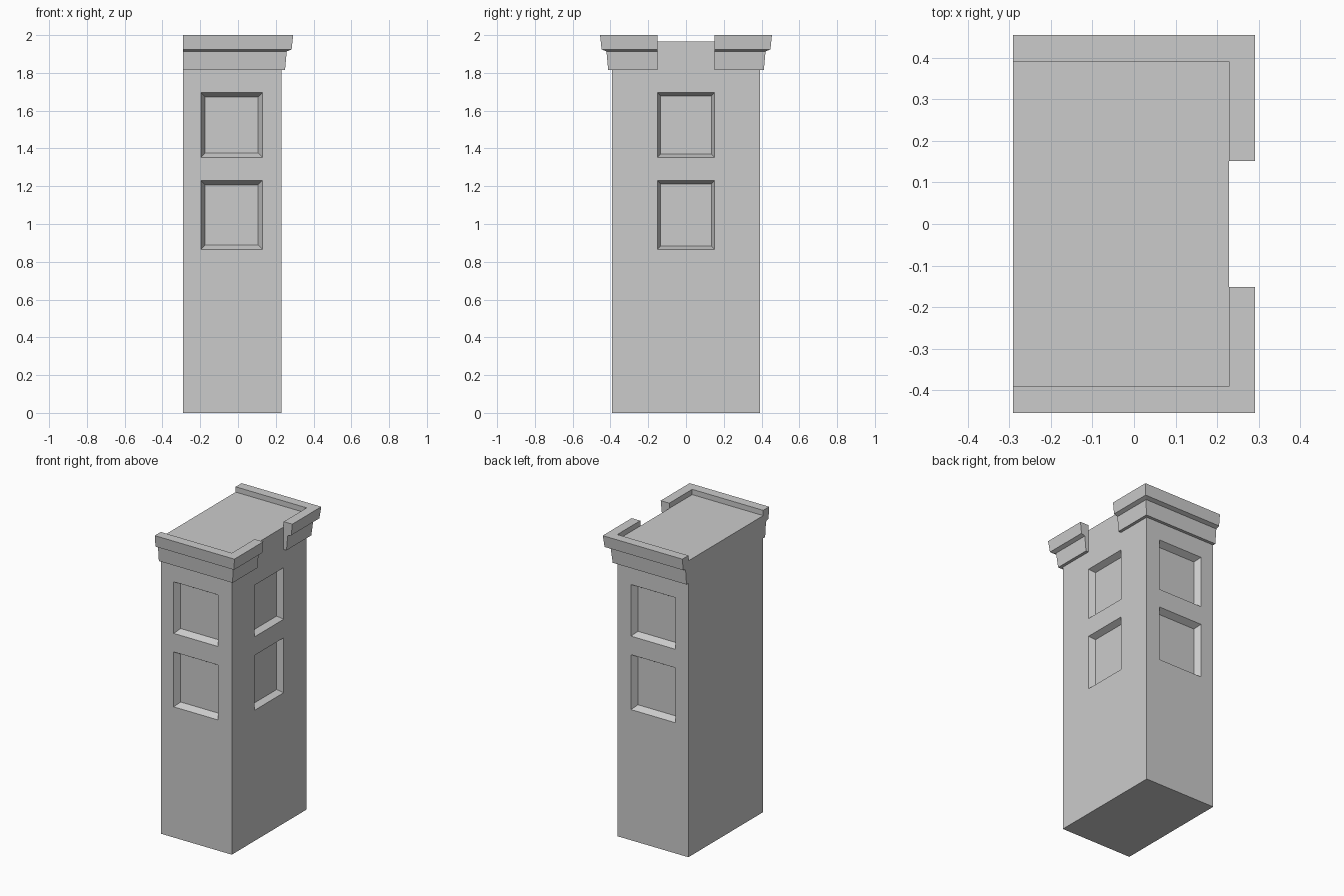
import bpy, bmesh
from mathutils import Vector

if "Cube" in bpy.data.objects:
    bpy.data.objects.remove(bpy.data.objects["Cube"])

X0, X1, Y, ROOF = -0.292, 0.229, 0.392, 1.965


def make_object(name, bm):
    bmesh.ops.recalc_face_normals(bm, faces=bm.faces)
    mesh = bpy.data.meshes.new(name)
    bm.to_mesh(mesh)
    bm.free()
    obj = bpy.data.objects.new(name, mesh)
    bpy.context.collection.objects.link(obj)
    return obj


def loft(bm, rings):
    """Skin closed rings of points into a capped solid."""
    loops = [[bm.verts.new(p) for p in ring] for ring in rings]
    for a, b in zip(loops, loops[1:]):
        for i in range(len(a)):
            j = (i + 1) % len(a)
            bm.faces.new((a[i], a[j], b[j], b[i]))
    bm.faces.new(loops[0])
    bm.faces.new(loops[-1])


def window_cutter(bm, centre, across, normal, half, z0, z1, inset, depth=0.04):
    """Tapered block that carves a splayed window recess."""
    rings = []
    for d in (-0.01, depth):
        s = inset * d / depth
        rings.append([centre - normal * d + across * u + Vector((0, 0, z))
                      for u, z in ((-half + s, z0 + s), (half - s, z0 + s),
                                   (half - s, z1 - s), (-half + s, z1 - s))])
    loft(bm, rings)


# Tower body
bm = bmesh.new()
loft(bm, [[(X0, -Y, z), (X1, -Y, z), (X1, Y, z), (X0, Y, z)] for z in (0, ROOF)])
body = make_object("tower_body", bm)

# Two window recesses on the front, back and right walls
bm = bmesh.new()
ex, ey = Vector((1, 0, 0)), Vector((0, 1, 0))
for z0, z1 in ((0.866, 1.230), (1.353, 1.695)):
    for side in (-1, 1):
        window_cutter(bm, Vector((-0.034, side * Y, 0)), ex, ey * side, 0.163, z0, z1, 0.023)
    window_cutter(bm, Vector((X1, 0, 0)), ey, ex, 0.152, z0, z1, 0.017)
cutter = make_object("window_cutter", bm)
cutter.hide_render = True
cutter.hide_set(True)
cut = body.modifiers.new("windows", 'BOOLEAN')
cut.operation, cut.solver, cut.object = 'DIFFERENCE', 'EXACT', cutter

# Apply the cut and remove the helper
graph = bpy.context.evaluated_depsgraph_get()
carved = bpy.data.meshes.new_from_object(body.evaluated_get(graph))
body.modifiers.clear()
body.data = carved
bpy.data.objects.remove(cutter)

# Two-step cornice: profile (outward offset, height) mitred round a front corner
profile = [(0, 1.815), (0.020, 1.815), (0.029, 1.914), (0.055, 1.924), (0.063, 2.0), (0, 2.0)]
path = [(X0, -Y, 0, -1), (X1, -Y, 1, -1), (X1, -0.152, 1, 0)]
bm = bmesh.new()
loft(bm, [[(x + o * dx, y + o * dy, z) for o, z in profile] for x, y, dx, dy in path])
cornice = make_object("cornice", bm)
mirror = cornice.modifiers.new("back_half", 'MIRROR')
mirror.use_axis = (False, True, False)
mirror.use_mirror_merge = False
